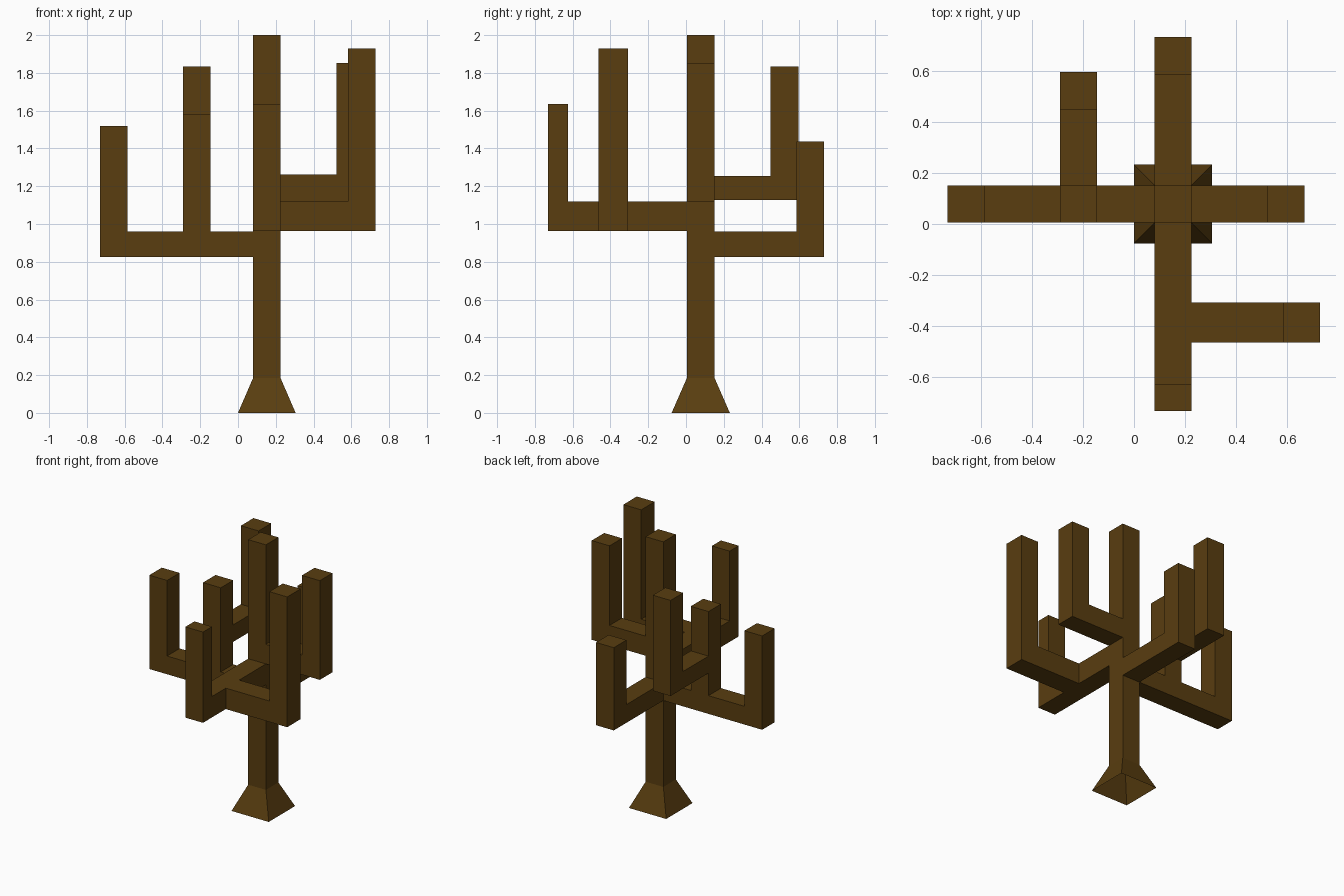
import bpy
import bmesh
from mathutils import Vector

cube = bpy.data.objects.get("Cube")
if cube:
    bpy.data.objects.remove(cube, do_unlink=True)

BARK = (0.1, 0.047, 0.005, 1.0)
bark = bpy.data.materials.new("brown bark")
bark.use_nodes = True
bark.diffuse_color = BARK
shader = next(n for n in bark.node_tree.nodes if n.type == 'BSDF_PRINCIPLED')
shader.inputs["Base Color"].default_value = BARK

# Trunk cross-section
LEFT, RIGHT = 0.08, 0.225
FRONT, BACK = 0.005, 0.151


def finish(name, bm):
    bmesh.ops.recalc_face_normals(bm, faces=bm.faces)
    mesh = bpy.data.meshes.new(name)
    bm.to_mesh(mesh)
    bm.free()
    mesh.materials.append(bark)
    obj = bpy.data.objects.new(name, mesh)
    bpy.context.collection.objects.link(obj)


def column(name, rings):
    """Square column through rings (x0, x1, y0, y1, z), capped on top and open below."""
    bm = bmesh.new()
    loops = [[bm.verts.new(p) for p in ((x0, y0, z), (x1, y0, z), (x1, y1, z), (x0, y1, z))]
             for x0, x1, y0, y1, z in rings]
    for low, high in zip(loops, loops[1:]):
        for i in range(4):
            j = (i + 1) % 4
            bm.faces.new((low[i], low[j], high[j], high[i]))
    bm.faces.new(loops[-1])
    finish(name, bm)


def limb(name, axis, start, end, tip, side, z, top):
    """Elbowed limb: runs along the axis from start to end, then turns up to top."""
    inner = end - tip if end > start else end + tip
    profile = [(start, z[0]), (end, z[0]), (end, top), (inner, top), (inner, z[1]), (start, z[1])]
    bm = bmesh.new()
    place = (lambda u, h: (u, side[0], h)) if axis == "x" else (lambda u, h: (side[0], u, h))
    face = bm.faces.new([bm.verts.new(place(u, h)) for u, h in profile])
    across = Vector((0, 1, 0)) if axis == "x" else Vector((1, 0, 0))
    moved = bmesh.ops.extrude_face_region(bm, geom=[face], use_keep_orig=True)["geom"]
    bmesh.ops.translate(bm, vec=across * (side[1] - side[0]),
                        verts=[v for v in moved if isinstance(v, bmesh.types.BMVert)])
    finish(name, bm)


# Trunk with a flared, open foot
column("trunk", [(0.0, 0.305, -0.076, 0.232, 0.0),
                 (LEFT, RIGHT, FRONT, BACK, 0.185),
                 (LEFT, RIGHT, FRONT, BACK, 2.0)])

# Limbs growing from the trunk
LOW, MIDDLE = (0.825, 0.96), (0.963, 1.118)
limb("right_limb", "x", LEFT, -0.73, 0.145, (FRONT, BACK), LOW, 1.52)
limb("left_limb", "x", RIGHT, 0.667, 0.146, (FRONT, BACK), (1.118, 1.263), 1.853)
limb("front_limb", "y", FRONT, -0.731, 0.106, (LEFT, RIGHT), MIDDLE, 1.635)
limb("back_limb", "y", BACK, 0.731, 0.147, (LEFT, RIGHT), LOW, 1.438)

# Secondary growth on the limbs
FORK = (-0.29, -0.145)
column("right_limb_upright", [(*FORK, FRONT, BACK, LOW[1]), (*FORK, FRONT, BACK, 1.583)])
limb("right_upright_branch", "y", BACK, 0.595, 0.147, FORK, (1.127, 1.253), 1.835)
limb("front_limb_branch", "x", RIGHT, 0.728, 0.146, (-0.464, -0.307), MIDDLE, 1.928)
